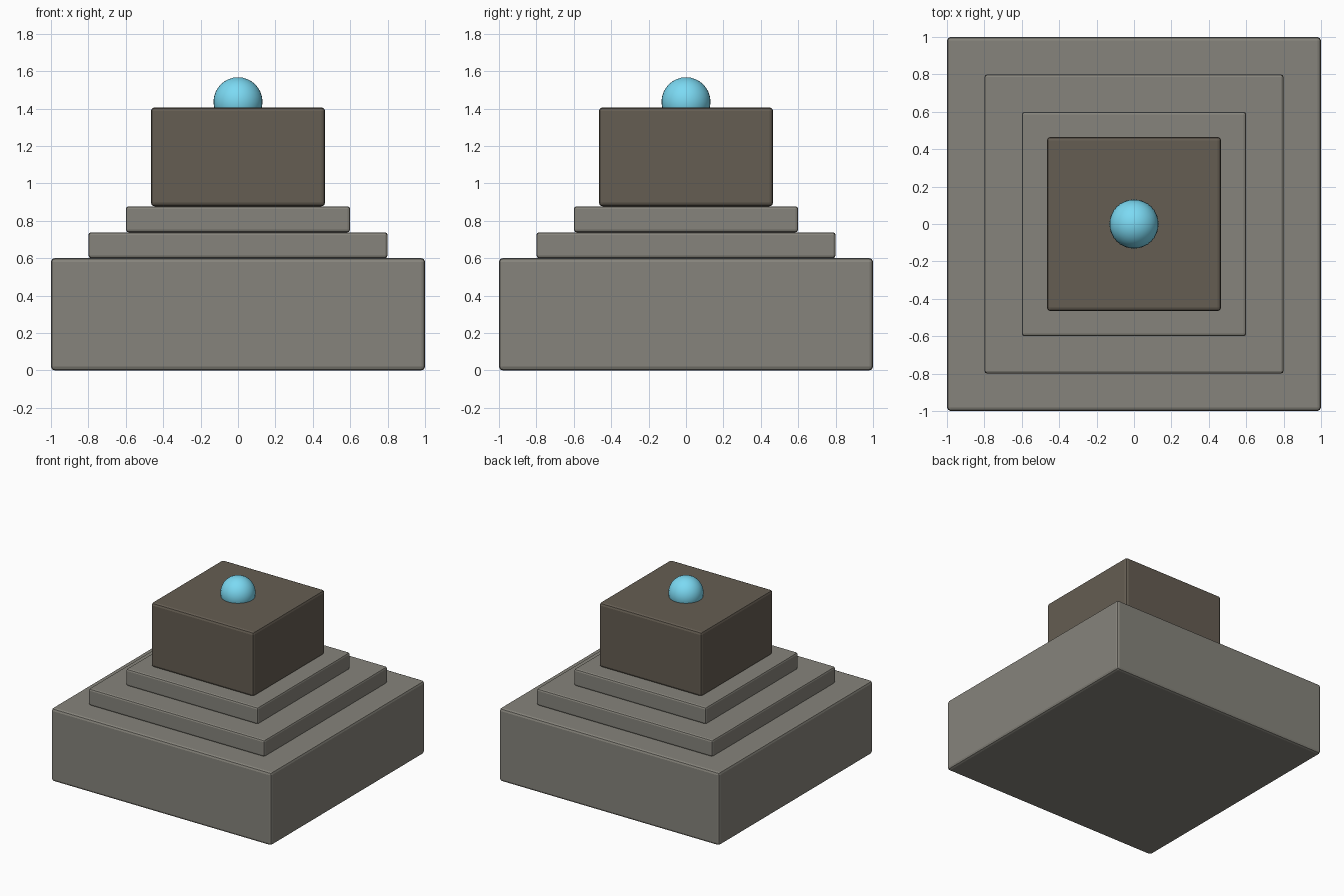
import bpy

if "Cube" in bpy.data.objects:
    bpy.data.objects.remove(bpy.data.objects["Cube"])


def material(name, color):
    mat = bpy.data.materials.new(name)
    mat.diffuse_color = (*color, 1.0)
    mat.use_nodes = True
    mat.node_tree.nodes["Principled BSDF"].inputs["Base Color"].default_value = mat.diffuse_color
    return mat


def slab(name, half, z0, z1, bevel, mat):
    # Square block with softly rounded edges
    bpy.ops.mesh.primitive_cube_add(size=1, location=(0, 0, (z0 + z1) / 2))
    obj = bpy.context.object
    obj.name = name
    obj.scale = (2 * half, 2 * half, z1 - z0)
    bpy.ops.object.transform_apply(location=False, rotation=False, scale=True)
    mod = obj.modifiers.new("edge_bevel", 'BEVEL')
    mod.width = bevel
    mod.segments = 2
    obj.data.materials.append(mat)
    return obj


stone = material("stone", (0.24, 0.23, 0.20))
dark_stone = material("dark_stone", (0.13, 0.11, 0.085))
crystal = material("crystal", (0.20, 0.70, 0.90))

# Stepped pedestal
slab("base", 1.0, 0.0, 0.6, 0.02, stone)
slab("lower_step", 0.8, 0.6, 0.738, 0.015, stone)
slab("upper_step", 0.6, 0.738, 0.877, 0.015, stone)

# Altar block
slab("altar_block", 0.466, 0.877, 1.406, 0.02, dark_stone)

# Orb sunk into the top of the block
bpy.ops.mesh.primitive_uv_sphere_add(segments=32, ring_count=16, radius=0.131,
                                     location=(0, 0, 1.436))
orb = bpy.context.object
orb.name = "orb"
orb.data.materials.append(crystal)
bpy.ops.object.shade_smooth_by_angle()
